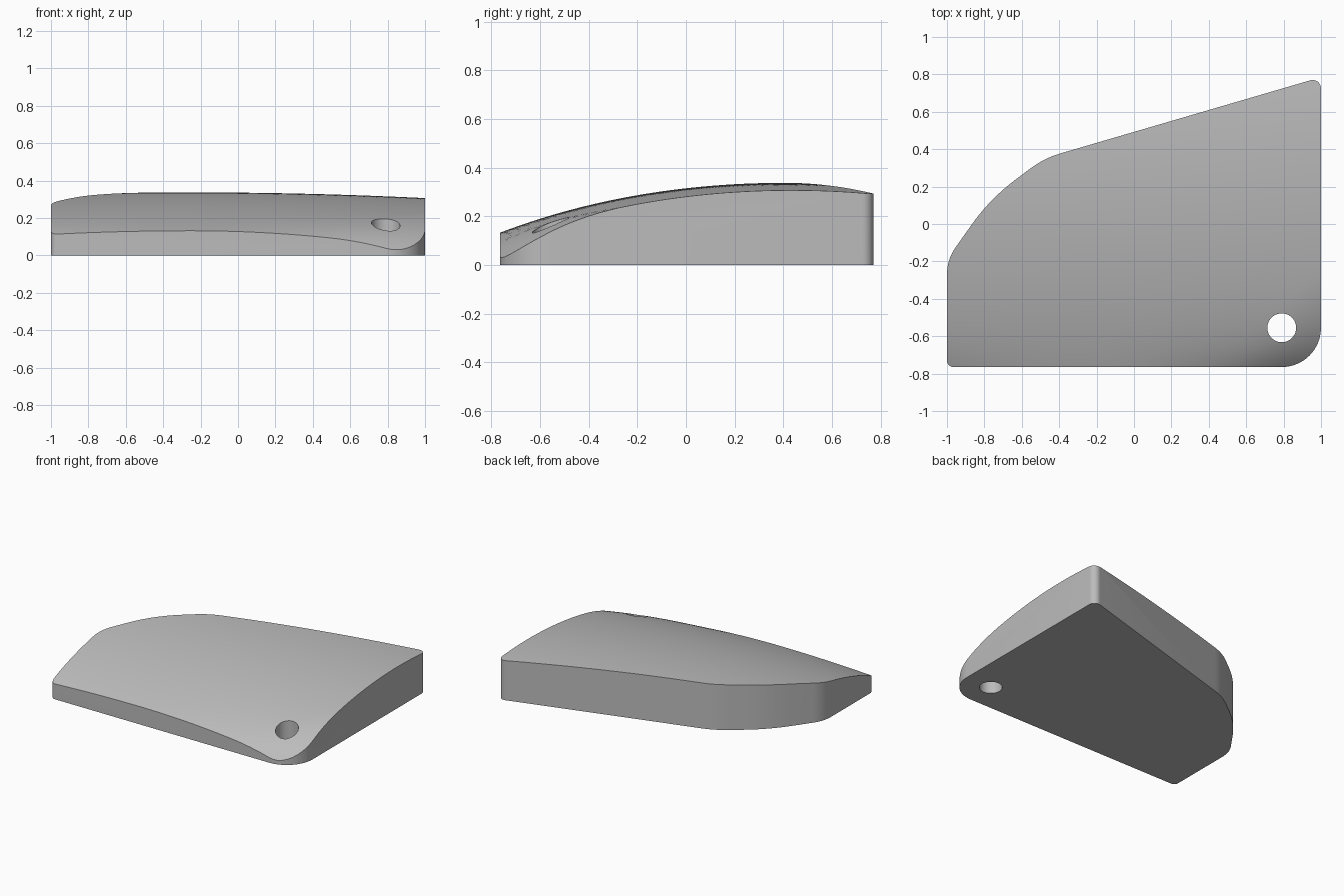
import bpy, bmesh, math
from mathutils import Vector

cube = bpy.data.objects.get("Cube")
if cube:
    bpy.data.objects.remove(cube, do_unlink=True)

grey = bpy.data.materials.new("plain grey")
grey.use_nodes = True
colour = (0.5, 0.5, 0.5, 1)
grey.diffuse_color = colour
grey.node_tree.nodes["Principled BSDF"].inputs["Base Color"].default_value = colour


def crown(x, y):
    """Height of the domed top, with a soft droop at the front left corner."""
    ridge = 0.337 - 0.1375 * (0.4 - y) ** 2 - 0.01 * (0.4 - y) ** 4
    fall = 0.022 - 0.006 * y + 0.045 * math.exp(-(y + 0.77) / 0.1)
    if x < -0.25:
        fall *= 0.5
    droop = 0.2 * max(0, x - y - 1.25) ** 2
    return max(0.012, ridge - fall * (x + 0.25) ** 2 - droop)


def rounded(corners, steps=10):
    """Round each corner (x, y, trim) with a conic arc."""
    pts = []
    for i, (x, y, trim) in enumerate(corners):
        c = Vector((x, y))
        a = (Vector(corners[i - 1][:2]) - c).normalized()
        b = (Vector(corners[(i + 1) % len(corners)][:2]) - c).normalized()
        w = math.sin(a.angle(b) / 2)
        p, q = c + a * trim, c + b * trim
        for s in range(steps + 1):
            t = s / steps
            k0, k1, k2 = (1 - t) ** 2, 2 * w * t * (1 - t), t * t
            pts.append((p * k0 + c * k1 + q * k2) / (k0 + k1 + k2))
    return pts


# Outline of the wedge block
outline = rounded([
    (-1, -0.765, 0.035), (1, -0.765, 0.21), (1, 0.785, 0.06),
    (-0.48, 0.352, 0.09), (-0.77, 0.135, 0.17), (-1, -0.19, 0.08),
])

bm = bmesh.new()
base = bm.faces.new([bm.verts.new((p.x, p.y, 0)) for p in outline])
grown = bmesh.ops.extrude_face_region(bm, geom=[base], use_keep_orig=True)["geom"]
for v in grown:
    if isinstance(v, bmesh.types.BMVert):
        v.co.z = 1

# Slice the top into a fine grid, then drop it onto the dome
for axis in (0, 1):
    normal = Vector((1 - axis, axis, 0))
    for i in range(-24, 25):
        top = [f for f in bm.faces if all(v.co.z > 0.5 for v in f.verts)]
        edges = {e for f in top for e in f.edges}
        verts = {v for f in top for v in f.verts}
        bmesh.ops.bisect_plane(bm, geom=top + list(edges) + list(verts), dist=1e-5,
                               plane_co=normal * (i / 25 + 0.003), plane_no=normal)
for v in bm.verts:
    if v.co.z > 0.5:
        v.co.z = crown(v.co.x, v.co.y)
bmesh.ops.recalc_face_normals(bm, faces=bm.faces)

mesh = bpy.data.meshes.new("domed_block")
bm.to_mesh(mesh)
bm.free()
block = bpy.data.objects.new("domed_block", mesh)
bpy.context.collection.objects.link(block)
mesh.materials.append(grey)

# Round through hole
bpy.ops.mesh.primitive_cylinder_add(vertices=48, radius=0.077, depth=1, location=(0.79, -0.555, 0.1))
cutter = bpy.context.object
cutter.name = "hole_cutter"
cutter.hide_render = True
cutter.data.materials.append(grey)

bpy.ops.object.select_all(action="DESELECT")
block.select_set(True)
bpy.context.view_layer.objects.active = block
cut = block.modifiers.new("hole", "BOOLEAN")
cut.operation = "DIFFERENCE"
cut.solver = "EXACT"
cut.object = cutter
bpy.ops.object.modifier_apply(modifier=cut.name)
bpy.data.objects.remove(cutter, do_unlink=True)
bpy.ops.object.shade_smooth_by_angle(angle=math.radians(30))
